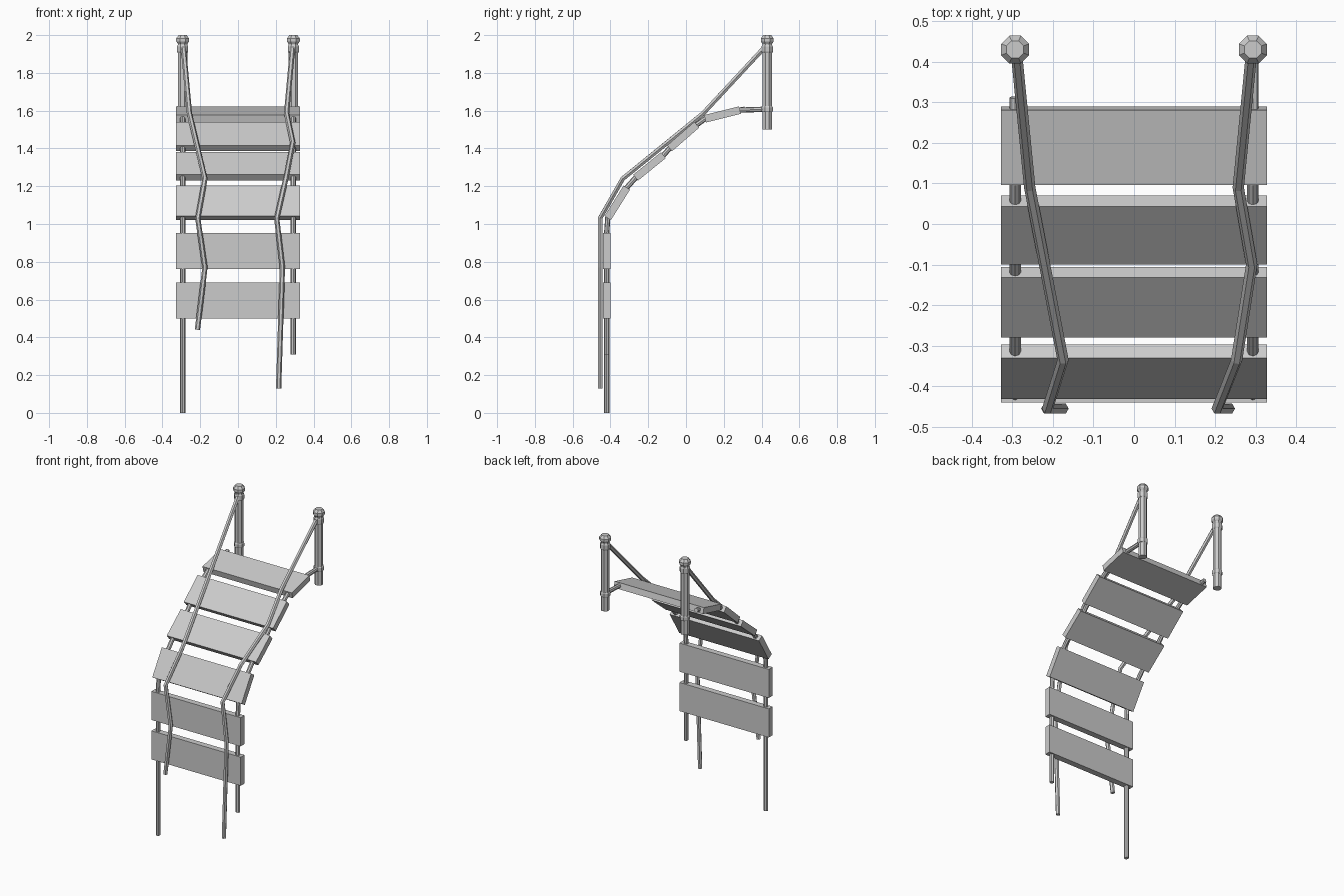
import bpy, bmesh, math
from mathutils import Matrix, Vector

if "Cube" in bpy.data.objects:
    bpy.data.objects.remove(bpy.data.objects["Cube"], do_unlink=True)

grey = bpy.data.materials.new("weathered_grey")
grey.use_nodes = True
grey.diffuse_color = (0.6, 0.6, 0.6, 1)
grey.node_tree.nodes["Principled BSDF"].inputs["Base Color"].default_value = (0.6, 0.6, 0.6, 1)

PLANK = (0.656, 0.19, 0.04)   # width, length along the bridge, thickness
POST_X, POST_Y = 0.293, 0.43
ROPE_X = 0.293


def add_mesh(name, bm):
    bmesh.ops.recalc_face_normals(bm, faces=bm.faces)
    mesh = bpy.data.meshes.new(name)
    bm.to_mesh(mesh)
    bm.free()
    mesh.materials.append(grey)
    obj = bpy.data.objects.new(name, mesh)
    bpy.context.collection.objects.link(obj)
    return obj


def tube(name, points, radius, sides):
    """Sweep a regular polygon along a path with mitred bends and capped ends."""
    pts = [Vector(p) for p in points]
    bm = bmesh.new()
    rings = []
    for i, p in enumerate(pts):
        before = (p - pts[i - 1]).normalized() if i else (pts[1] - p).normalized()
        after = (pts[i + 1] - p).normalized() if i < len(pts) - 1 else before
        tangent = (before + after).normalized()
        u = (Vector((1, 0, 0)) - tangent * tangent.x).normalized()
        v = tangent.cross(u)
        turns = [2 * math.pi * k / sides for k in range(sides)]
        rings.append([bm.verts.new(p + radius * (u * math.cos(a) + v * math.sin(a))) for a in turns])
    for a, b in zip(rings, rings[1:]):
        for k in range(sides):
            n = (k + 1) % sides
            bm.faces.new((a[k], a[n], b[n], b[k]))
    bm.faces.new(rings[0])
    bm.faces.new(rings[-1])
    return add_mesh(name, bm)


def lathe(name, profile, x, y, sides=8):
    """Stack octagonal rings given as (radius, height)."""
    bm = bmesh.new()
    rings = []
    for r, z in profile:
        turns = [2 * math.pi * (k + 0.5) / sides for k in range(sides)]
        rings.append([bm.verts.new((x + r * math.cos(a), y + r * math.sin(a), z)) for a in turns])
    for a, b in zip(rings, rings[1:]):
        for k in range(sides):
            n = (k + 1) % sides
            bm.faces.new((a[k], a[n], b[n], b[k]))
    bm.faces.new(rings[0])
    bm.faces.new(rings[-1])
    return add_mesh(name, bm)


# Planks: centre y, centre z, slope in degrees, from the top down
planks = [(0.193, 1.58, 14), (-0.015, 1.463, 41), (-0.193, 1.305, 39),
          (-0.364, 1.112, 58), (-0.42, 0.857, 90), (-0.42, 0.595, 90)]
deck_path = []
for i, (y, z, slope) in enumerate(planks):
    bm = bmesh.new()
    bmesh.ops.create_cube(bm, size=1, matrix=Matrix.Diagonal((*PLANK, 1)))
    plank = add_mesh(f"plank_{i + 1}", bm)
    plank.location = (0, y, z)
    plank.rotation_euler.x = math.radians(slope)
    along = Vector((math.cos(math.radians(slope)), math.sin(math.radians(slope)))) * PLANK[1] / 2
    deck_path += [(y + along.x, z + along.y), (y - along.x, z - along.y)]

# Deck ropes run through the planks; the right one has torn off its post
for side, sign, start, end in (("right", -1, 0.312, 0), ("left", 1, POST_Y, 0.31)):
    path = [(start, 1.608)] + deck_path[:-1] + [(-0.42, end)]
    tube(f"deck_rope_{side}", [(sign * ROPE_X, y, z) for y, z in path], 0.014, 8)

# Hand ropes, hanging loose at the bottom
tube("hand_rope_right", [(-0.29, 0.425, 1.945), (-0.257, 0.09, 1.585), (-0.175, -0.335, 1.24),
                         (-0.213, -0.455, 1.03), (-0.175, -0.455, 0.77), (-0.215, -0.455, 0.44)], 0.014, 6)
tube("hand_rope_left", [(0.29, 0.425, 1.945), (0.257, 0.09, 1.585), (0.29, -0.1, 1.43),
                        (0.253, -0.335, 1.24), (0.205, -0.455, 1.03), (0.235, -0.455, 0.77),
                        (0.215, -0.455, 0.13)], 0.014, 6)

# Posts with bevelled caps and rope bindings
for side, x in (("right", -POST_X), ("left", POST_X)):
    lathe(f"post_{side}", [(0.027, 1.5), (0.027, 1.955)], x, POST_Y)
    lathe(f"post_cap_{side}", [(0.025, 1.95), (0.037, 1.967), (0.037, 1.982), (0.023, 2.0)], x, POST_Y)
    lathe(f"upper_binding_{side}", [(0.028, 1.905), (0.032, 1.912), (0.032, 1.94), (0.028, 1.947)], x, POST_Y)
    lathe(f"lower_binding_{side}", [(0.028, 1.592), (0.032, 1.598), (0.032, 1.618), (0.028, 1.624)], x, POST_Y)
